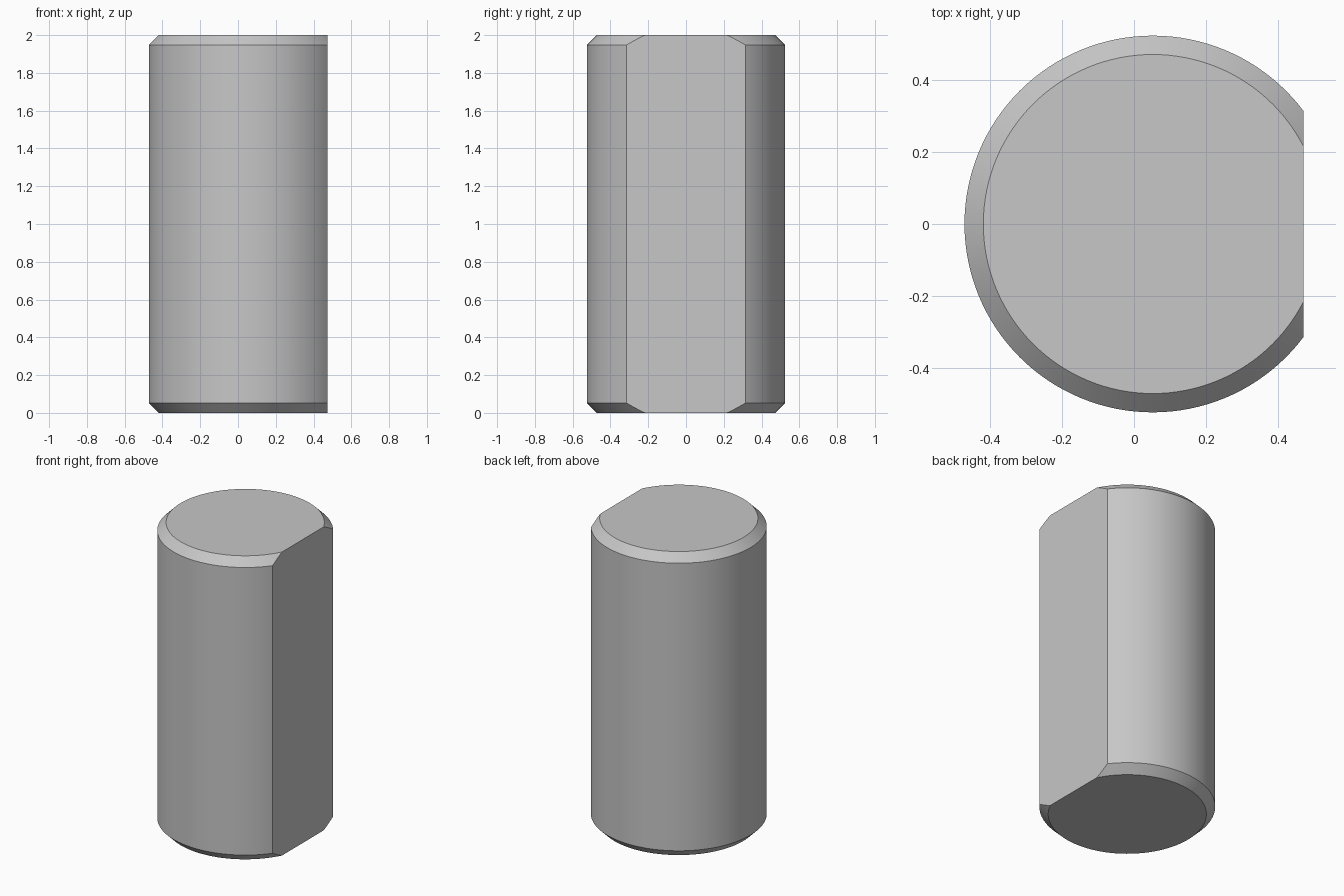
import bpy, bmesh, math

default = bpy.data.objects.get("Cube")
if default:
    bpy.data.objects.remove(default, do_unlink=True)

HEIGHT, RADIUS, CHAMFER = 2.0, 0.525, 0.0525
FLAT_OFFSET = 0.42                         # axis to flat
AXIS_X = (RADIUS - FLAT_OFFSET) / 2        # centres the pin's width on x = 0
SEGMENTS = 128

# Material
steel = bpy.data.materials.new("plain_grey")
steel.use_nodes = True
grey = (0.57, 0.57, 0.57, 1)
steel.diffuse_color = grey
steel.node_tree.nodes["Principled BSDF"].inputs["Base Color"].default_value = grey

# Chamfered pin body: spin the side profile about the axis
bm = bmesh.new()
inner = RADIUS - CHAMFER
profile = [(inner, 0), (RADIUS, CHAMFER), (RADIUS, HEIGHT - CHAMFER), (inner, HEIGHT)]
verts = [bm.verts.new((-r, 0, z)) for r, z in profile]
edges = [bm.edges.new(pair) for pair in zip(verts, verts[1:])]
bmesh.ops.spin(bm, geom=verts + edges, cent=(0, 0, 0), axis=(0, 0, 1),
               angle=math.tau, steps=SEGMENTS, use_duplicate=False)
bmesh.ops.remove_doubles(bm, verts=bm.verts[:], dist=1e-4)

# End caps
bmesh.ops.holes_fill(bm, edges=bm.edges[:], sides=0)

# Flat along one side
bmesh.ops.bisect_plane(bm, geom=bm.verts[:] + bm.edges[:] + bm.faces[:],
                       plane_co=(FLAT_OFFSET, 0, 0), plane_no=(1, 0, 0),
                       clear_outer=True)
bmesh.ops.holes_fill(bm, edges=bm.edges[:], sides=0)
bmesh.ops.recalc_face_normals(bm, faces=bm.faces[:])
bmesh.ops.translate(bm, verts=bm.verts[:], vec=(AXIS_X, 0, 0))

mesh = bpy.data.meshes.new("flatted_pin")
bm.to_mesh(mesh)
bm.free()
mesh.materials.append(steel)
pin = bpy.data.objects.new("flatted_pin", mesh)
bpy.context.collection.objects.link(pin)

# Smooth round side, sharp rims
bpy.ops.object.select_all(action='DESELECT')
pin.select_set(True)
bpy.context.view_layer.objects.active = pin
bpy.ops.object.shade_smooth_by_angle(angle=math.radians(25))
